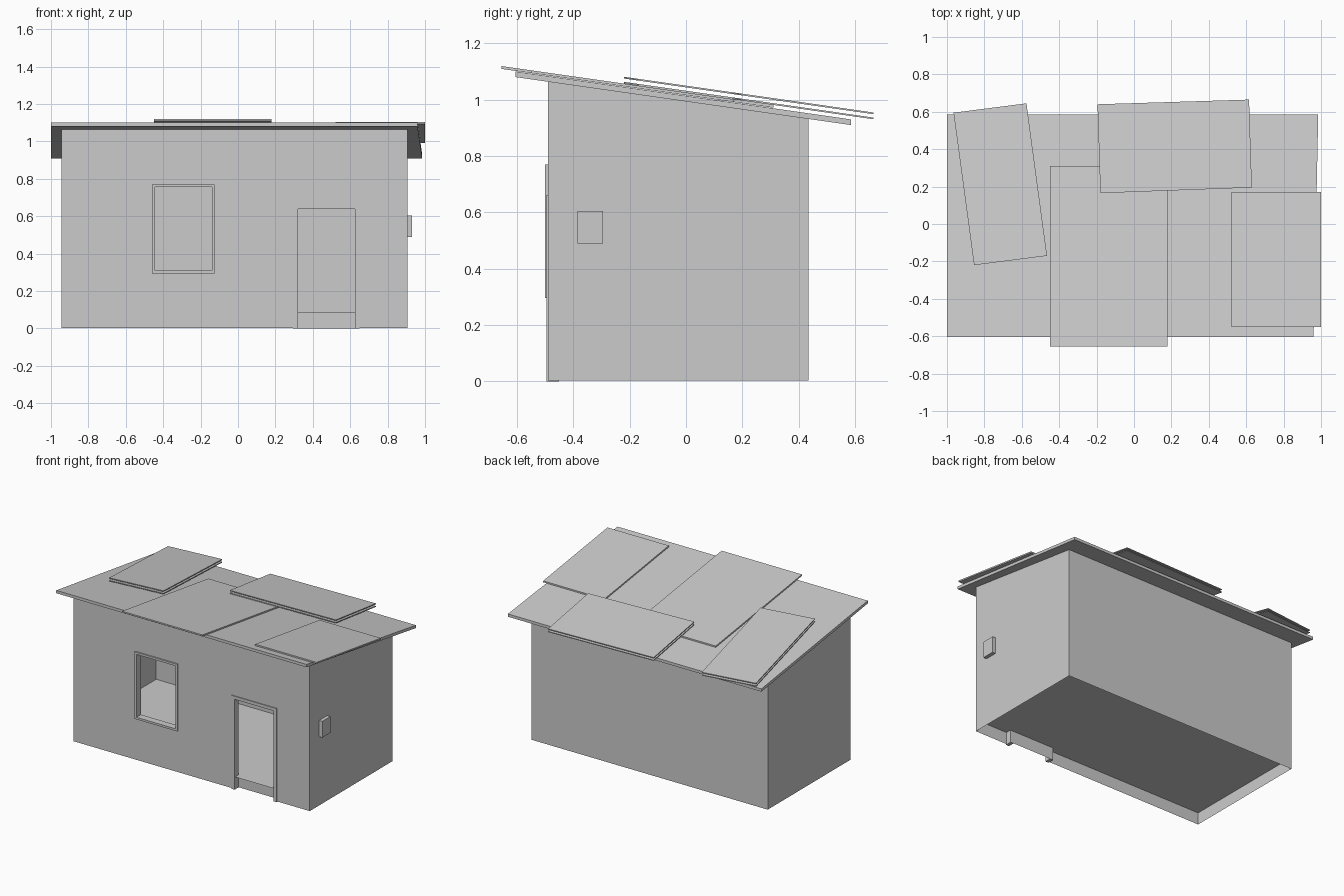
import bpy, bmesh

if "Cube" in bpy.data.objects:
    bpy.data.objects.remove(bpy.data.objects["Cube"])

grey = bpy.data.materials.new("plain grey")
grey.diffuse_color = (0.6, 0.6, 0.6, 1)
grey.use_nodes = True
grey.node_tree.nodes["Principled BSDF"].inputs["Base Color"].default_value = grey.diffuse_color


def roof_z(y):
    return 1.0135 - 0.143 * y


def finish(name, bm, fix_normals=True):
    if fix_normals:
        bmesh.ops.recalc_face_normals(bm, faces=bm.faces)
    me = bpy.data.meshes.new(name)
    bm.to_mesh(me)
    bm.free()
    me.materials.append(grey)
    ob = bpy.data.objects.new(name, me)
    bpy.context.collection.objects.link(ob)


def add_box(bm, x0, x1, y0, y1, z0, z1):
    vs = bmesh.ops.create_cube(bm, size=1)["verts"]
    for v in vs:
        v.co = (x1 if v.co.x > 0 else x0, y1 if v.co.y > 0 else y0,
                z1 if v.co.z > 0 else z0)


def boxes(name, *dims):
    bm = bmesh.new()
    for d in dims:
        add_box(bm, *d)
    finish(name, bm)


def sheet(name, outline, lift, thick):
    """Flat sheet following the roof slope; lift = height of its top over the roof."""
    bm = bmesh.new()
    top = [bm.verts.new((x, y, roof_z(y) + lift)) for x, y in outline]
    low = [bm.verts.new((x, y, roof_z(y) + lift - thick)) for x, y in outline]
    bm.faces.new(top)
    bm.faces.new(low[::-1])
    n = len(top)
    for i in range(n):
        j = (i + 1) % n
        bm.faces.new((low[i], low[j], top[j], top[i]))
    finish(name, bm)


def panel(name, *quads):
    bm = bmesh.new()
    for q in quads:
        bm.faces.new([bm.verts.new(p) for p in q])
    bmesh.ops.remove_doubles(bm, verts=bm.verts, dist=1e-5)
    finish(name, bm, False)


XL, XR, YF, YB = -0.945, 0.905, -0.49, 0.435
ZF, ZB = roof_z(YF) - 0.02, roof_z(YB) - 0.02

# front wall with window and door openings
xs = [XL, -0.46, -0.125, 0.295, 0.65, XR]
zs = [0.003, 0.295, 0.66, 0.77, ZF]
cells = []
for i in range(5):
    for k in range(4):
        if (i == 1 and k in (1, 2)) or (i == 3 and k < 2):
            continue
        cells.append([(xs[i], YF, zs[k]), (xs[i + 1], YF, zs[k]),
                      (xs[i + 1], YF, zs[k + 1]), (xs[i], YF, zs[k + 1])])
panel("front_wall", *cells)

# side and back walls, raised floor
panel("side_and_back_walls",
      [(XR, YF, 0.003), (XR, YB, 0.003), (XR, YB, ZB), (XR, YF, ZF)],
      [(XR, YB, 0.003), (XL, YB, 0.003), (XL, YB, ZB), (XR, YB, ZB)],
      [(XL, YB, 0.003), (XL, YF, 0.003), (XL, YF, ZF), (XL, YB, ZB)])
panel("floor", [(XL, YF, 0.088), (XR, YF, 0.088), (XR, YB, 0.088), (XL, YB, 0.088)])

# window frame
fy = (-0.5, -0.45)
boxes("window_frame",
      (-0.46, -0.445, *fy, 0.295, 0.77), (-0.14, -0.125, *fy, 0.295, 0.77),
      (-0.445, -0.14, *fy, 0.295, 0.31), (-0.445, -0.14, *fy, 0.755, 0.77))

# door frame and threshold
dy = (-0.496, -0.45)
boxes("door_frame",
      (0.295, 0.32, *dy, 0, 0.64), (0.625, 0.65, *dy, 0, 0.64),
      (0.295, 0.65, *dy, 0.64, 0.662))
panel("door_threshold", [(0.32, -0.45, 0), (0.625, -0.45, 0),
                         (0.625, -0.45, 0.088), (0.32, -0.45, 0.088)])

# utility box on the right wall
boxes("wall_box", (XR - 0.005, 0.93, -0.385, -0.295, 0.49, 0.605))

# roof and loose sheets on it
sheet("roof", [(-1, -0.605), (0.96, -0.605), (0.985, 0.585), (-1, 0.585)], 0, 0.02)
sheet("middle_sheet", [(-0.45, -0.655), (0.18, -0.655), (0.18, 0.31), (-0.45, 0.31)], 0.012, 0.01)
sheet("right_sheet", [(0.52, -0.55), (1, -0.55), (1, 0.17), (0.52, 0.17)], 0.012, 0.01)
left = [(-0.855, -0.22), (-0.465, -0.17), (-0.575, 0.645), (-0.965, 0.595)]
back = [(-0.18, 0.165), (0.63, 0.195), (0.615, 0.665), (-0.195, 0.64)]
for name, outline in (("left_sheet", left), ("back_sheet", back)):
    sheet(name + "_upper", outline, 0.036, 0.006)
    sheet(name + "_lower", outline, 0.018, 0.006)
